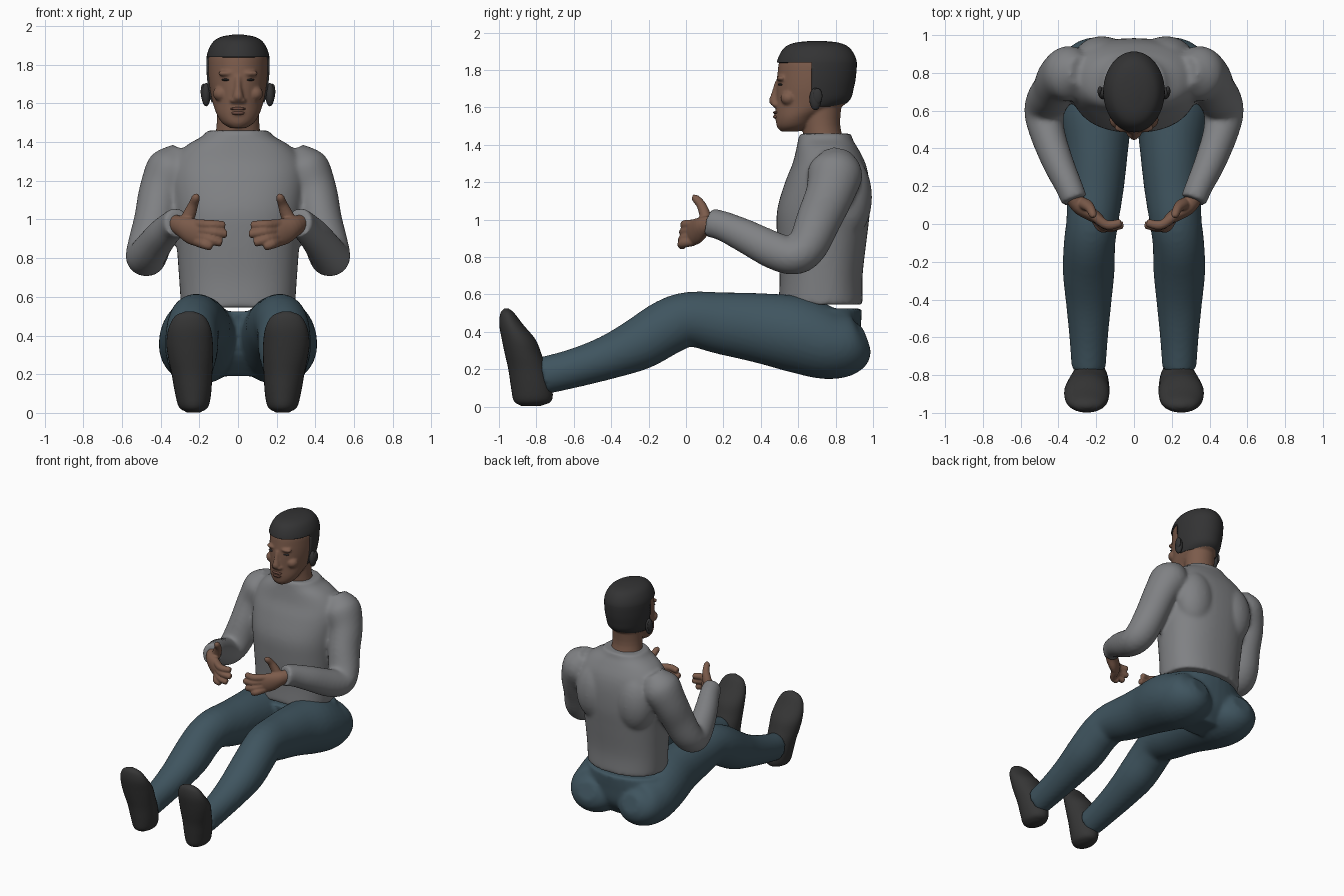
import bpy, bmesh, math
from mathutils import Vector, Matrix

cube = bpy.data.objects.get("Cube")
if cube:
    bpy.data.objects.remove(cube, do_unlink=True)


def material(name, *rgb):
    m = bpy.data.materials.new(name)
    m.use_nodes = True
    m.diffuse_color = (*rgb, 1)
    bsdf = next(n for n in m.node_tree.nodes if n.type == 'BSDF_PRINCIPLED')
    bsdf.inputs["Base Color"].default_value = (*rgb, 1)
    return m


SKIN = material("brown skin", .2, .105, .07)
LIP = material("lip brown", .14, .065, .048)
HAIR = material("black hair", .033, .033, .034)
GREY = material("grey knit", .215, .22, .23)
DENIM = material("blue denim", .05, .09, .115)
SHOE = material("dark shoe", .036, .036, .036)


def smooth_path(pts, sub):
    """Catmull-Rom interpolation of (x, y, z, radius a, radius b) sections."""
    p = [Vector(q) for q in pts]
    p = [p[0] * 2 - p[1]] + p + [p[-1] * 2 - p[-2]]
    out = []
    for i in range(1, len(p) - 2):
        a, b, c, d = p[i - 1:i + 3]
        for k in range(sub):
            t = k / sub
            out.append((b * 2 + (c - a) * t + (a * 2 - b * 5 + c * 4 - d) * t ** 2
                        + (b * 3 - a - c * 3 + d) * t ** 3) / 2)
    return out + [p[-2]]


def loft(bm, pts, side=1, ref=None, seg=32, sub=4, power=2.0):
    """Closed skin over elliptical rings; level rings unless ref is given."""
    path = smooth_path(pts, sub)
    rings = []
    for i, q in enumerate(path):
        u, v = Vector((1, 0, 0)), Vector((0, 1, 0))
        if ref:
            t = (path[min(i + 1, len(path) - 1)] - path[max(i - 1, 0)]).to_tuple()
            t = Vector(t[:3]).normalized()
            u = (Vector(ref) - t * t.dot(Vector(ref))).normalized()
            v = t.cross(u)
        ring = []
        for k in range(seg):
            w = 2 * math.pi * k / seg
            c, s = math.cos(w), math.sin(w)
            c = math.copysign(abs(c) ** (2 / power), c) * max(q[3], .003)
            s = math.copysign(abs(s) ** (2 / power), s) * max(q[4], .003)
            co = Vector(q[:3]) + u * c + v * s
            ring.append(bm.verts.new((co.x * side, co.y, co.z)))
        rings.append(ring)
    for r, n in zip(rings, rings[1:]):
        for k in range(seg):
            j = (k + 1) % seg
            bm.faces.new((r[k], r[j], n[j], n[k]))
    bm.faces.new(rings[0])
    bm.faces.new(rings[-1])


def ball(bm, center, size):
    bmesh.ops.create_uvsphere(bm, u_segments=24, v_segments=16, radius=1,
                              matrix=Matrix.Translation(center) @ Matrix.Diagonal((*size, 1)))


def finish(name, bm, mat, voxel=0, relax=0):
    bmesh.ops.recalc_face_normals(bm, faces=bm.faces)
    for f in bm.faces:
        f.smooth = True
    me = bpy.data.meshes.new(name)
    bm.to_mesh(me)
    bm.free()
    me.materials.append(mat)
    ob = bpy.data.objects.new(name, me)
    bpy.context.collection.objects.link(ob)
    if voxel:
        m = ob.modifiers.new("fuse", 'REMESH')
        m.mode, m.voxel_size, m.use_smooth_shade = 'VOXEL', voxel, True
        m = ob.modifiers.new("relax", 'SMOOTH')
        m.factor, m.iterations = .5, relax
    return ob


BOTH = ((1, "left"), (-1, "right"))

# Sweater: trunk, shoulder blades and bent arms fused together
bm = bmesh.new()
loft(bm, [(0, .72, .545, .295, .225), (0, .722, .7, .305, .222), (0, .727, .9, .32, .24),
          (0, .735, 1.05, .335, .248), (0, .755, 1.2, .35, .225), (0, .765, 1.3, .335, .195),
          (0, .755, 1.38, .27, .165), (0, .745, 1.43, .185, .145), (0, .745, 1.46, .16, .14)],
     seg=48, power=2.3)
for s, _ in BOTH:
    ball(bm, (.17 * s, .87, 1.12), (.15, .125, .22))
    loft(bm, [(.28, .81, 1.35, .07, .08), (.335, .80, 1.26, .135, .145),
              (.395, .77, 1.14, .118, .13), (.425, .71, 1, .112, .12),
              (.46, .65, .86, .112, .108), (.475, .58, .805, .105, .1),
              (.455, .47, .835, .092, .1), (.4, .32, .91, .082, .09),
              (.345, .2, .965, .072, .08), (.315, .125, .985, .07, .078)], s, ref=(1, 0, 0))
finish("sweater", bm, GREY, .014, 8)

# Trousers: pelvis and both legs fused together
bm = bmesh.new()
loft(bm, [(0, .74, .19, .18, .1), (0, .73, .3, .33, .19), (0, .725, .42, .355, .21),
          (0, .72, .525, .305, .22)])
for s, _ in BOTH:
    loft(bm, [(.19, .965, .36, .07, .07), (.195, .9, .34, .17, .155), (.2, .77, .335, .205, .19),
              (.205, .6, .385, .2, .205), (.2, .4, .42, .17, .187), (.205, .2, .445, .152, .167),
              (.22, .02, .467, .138, .147), (.235, -.1, .425, .136, .148),
              (.24, -.25, .335, .137, .14), (.24, -.42, .262, .12, .117),
              (.24, -.6, .205, .102, .104), (.24, -.765, .165, .09, .1)], s, ref=(1, 0, 0))
finish("trousers", bm, DENIM, .014, 5)

# Shoes, heels down and toes up
for s, word in BOTH:
    bm = bmesh.new()
    loft(bm, [(.23, -.83, .003, .035, .05), (.23, -.82, .03, .075, .1), (.232, -.825, .1, .093, .11),
              (.238, -.845, .2, .105, .105), (.245, -.87, .28, .115, .098),
              (.25, -.895, .36, .12, .09), (.25, -.935, .44, .108, .063),
              (.25, -.955, .5, .075, .037), (.25, -.96, .525, .02, .012)], s)
    finish(word + "_shoe", bm, SHOE)

# Hands: palm, four curled fingers and raised thumb
TIPS = [(.075, .005, .97), (.065, -.005, .925), (.09, -.015, .88), (.14, -.02, .86)]
for s, word in BOTH:
    bm = bmesh.new()
    loft(bm, [(.34, .18, .985, .045, .045), (.295, .1, .965, .052, .042), (.24, .06, .94, .068, .038),
              (.19, .03, .925, .066, .03), (.17, .02, .92, .05, .02)], s, ref=(0, 0, 1))
    for i, tip in enumerate(TIPS):
        base = Vector((.21, .04, .975 - .03 * i))
        tip = Vector(tip)
        mid = (base + tip) / 2 - Vector((0, .028, 0))
        end = tip + (tip - mid).normalized() * .008
        loft(bm, [(*base, .026, .026), (*mid, .025, .025), (*tip, .021, .021), (*end, .008, .008)],
             s, ref=(0, 0, 1), seg=16)
    loft(bm, [(.28, .11, .97, .035, .035), (.25, .1, 1.03, .033, .03), (.23, .08, 1.08, .025, .025),
              (.217, .05, 1.115, .021, .021), (.21, .04, 1.13, .008, .008)],
         s, ref=(1, 0, 0), seg=16)
    finish(word + "_hand", bm, SKIN, .006, 3)

# Head and neck with nose, brow and cheeks
SKULL = [(0, .555, 1.472, .04, .05), (0, .575, 1.5, .083, .09), (0, .6, 1.55, .113, .12),
         (0, .668, 1.62, .135, .188), (0, .685, 1.7, .149, .203), (0, .695, 1.78, .154, .206),
         (0, .7, 1.85, .15, .2), (0, .7, 1.91, .12, .165), (0, .7, 1.937, .075, .11),
         (0, .7, 1.947, .02, .03)]
bm = bmesh.new()
loft(bm, SKULL, seg=48)
loft(bm, [(0, .745, 1.38, .125, .115), (0, .725, 1.5, .11, .1), (0, .725, 1.64, .11, .11)])
loft(bm, [(0, .488, 1.74, .014, .012), (0, .48, 1.68, .018, .022), (0, .478, 1.63, .03, .034),
          (0, .49, 1.6, .024, .02)], seg=20)
ball(bm, (0, .515, 1.555), (.05, .045, .035))
for s, _ in BOTH:
    ball(bm, (.055 * s, .51, 1.755), (.05, .025, .016))
    ball(bm, (.025 * s, .48, 1.615), (.016, .02, .014))
    ball(bm, (.085 * s, .55, 1.65), (.045, .045, .04))
finish("head", bm, SKIN, .008, 3)

# Lips and eyes
bm = bmesh.new()
ball(bm, (0, .484, 1.572), (.04, .018, .009))
ball(bm, (0, .484, 1.55), (.034, .019, .011))
finish("lips", bm, LIP)
bm = bmesh.new()
for s, _ in BOTH:
    ball(bm, (.06 * s, .506, 1.722), (.026, .015, .006))
finish("eyes", bm, HAIR)

# Cropped hair: an enlarged skull trimmed along the hairline
bm = bmesh.new()
loft(bm, [(x, y, z + .008, a + .009, b + .01) for x, y, z, a, b in SKULL], seg=48)
for co, no in (((0, 0, 1.84), (0, 0, 1)), ((0, 0, 1.605), (0, 0, 1)), ((0, .67, 0), (0, 1, 0))):
    bmesh.ops.bisect_plane(bm, geom=bm.verts[:] + bm.edges[:] + bm.faces[:],
                           plane_co=co, plane_no=no)
bare = []
for f in bm.faces:
    c = f.calc_center_median()
    if c.z < 1.84 and (c.y < .67 or c.z < 1.605):
        bare.append(f)
bmesh.ops.delete(bm, geom=bare, context='FACES')
hair = finish("hair", bm, HAIR)
rim = hair.modifiers.new("thickness", 'SOLIDIFY')
rim.thickness = .02

# Ears
for s, word in BOTH:
    bm = bmesh.new()
    ball(bm, (.165 * s, .692, 1.645), (.024, .032, .06))
    ball(bm, (.18 * s, .703, 1.66), (.013, .026, .042))
    finish(word + "_ear", bm, HAIR)
